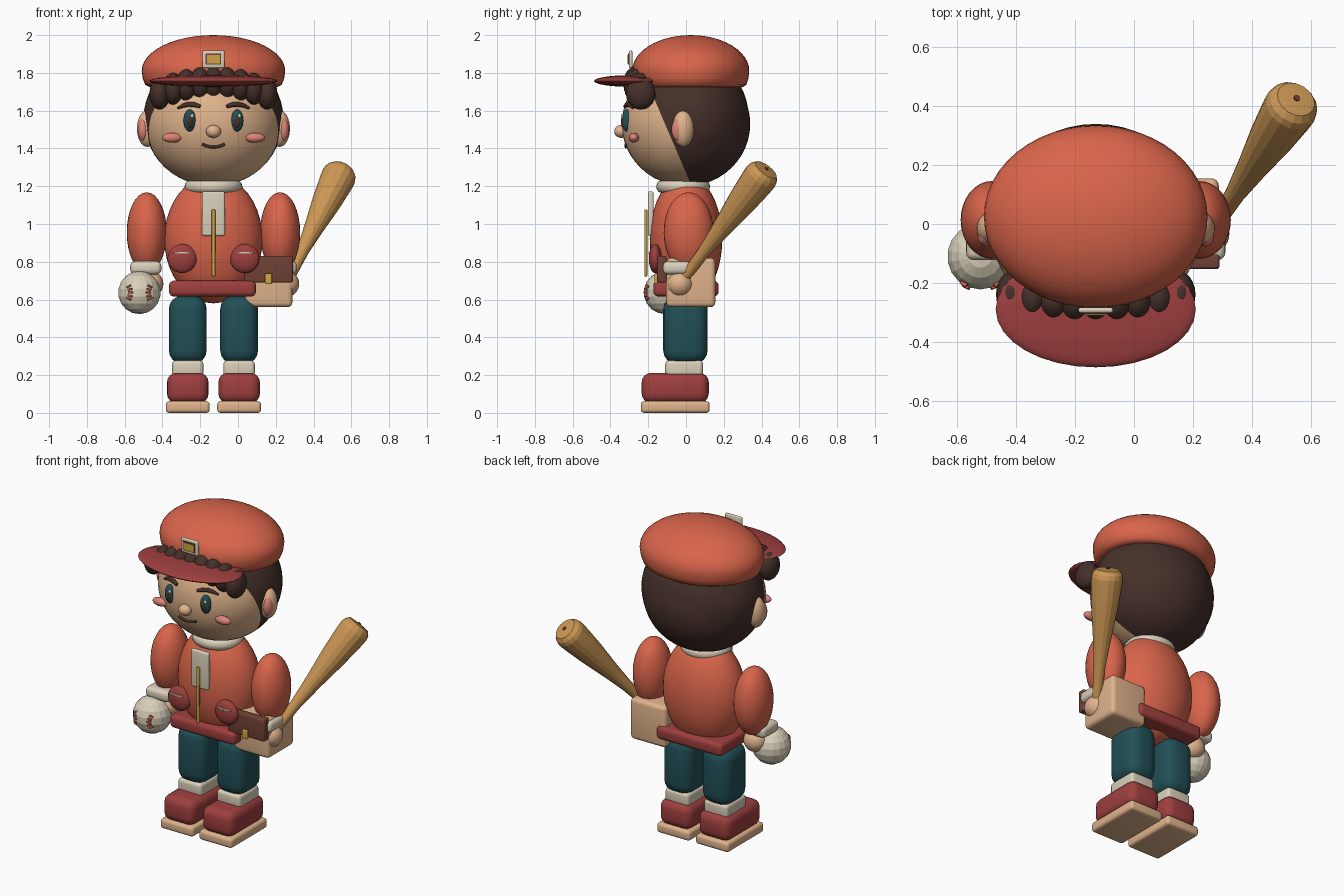
import bpy, bmesh, math
from mathutils import Vector, Matrix

if "Cube" in bpy.data.objects:
    bpy.data.objects.remove(bpy.data.objects["Cube"], do_unlink=True)

MX = -0.13  # middle of the figure


def material(name, *rgb):
    m = bpy.data.materials.new(name)
    m.use_nodes = True
    m.diffuse_color = (*rgb, 1)
    m.node_tree.nodes["Principled BSDF"].inputs["Base Color"].default_value = (*rgb, 1)
    return m


ORANGE = material("coral orange", .70, .13, .07)
RED = material("dark red", .34, .05, .048)
TEAL = material("deep teal", .015, .08, .095)
HAIR = material("dark brown", .06, .03, .023)
SKIN = material("skin", .74, .45, .26)
CREAM = material("cream", .70, .63, .49)
WOOD = material("bat wood", .60, .31, .09)
GOLD = material("gold", .62, .37, .06)
PINK = material("blush pink", .72, .23, .18)
LEATHER = material("leather brown", .16, .052, .035)


def finish(name, bm, mat, loc=(0, 0, 0), rot=(0, 0, 0), smooth=50):
    bmesh.ops.recalc_face_normals(bm, faces=bm.faces)
    me = bpy.data.meshes.new(name)
    bm.to_mesh(me)
    bm.free()
    me.materials.append(mat)
    ob = bpy.data.objects.new(name, me)
    ob.location, ob.rotation_euler = loc, rot
    bpy.context.collection.objects.link(ob)
    if smooth:
        bpy.ops.object.select_all(action="DESELECT")
        ob.select_set(True)
        bpy.context.view_layer.objects.active = ob
        bpy.ops.object.shade_smooth_by_angle(angle=math.radians(smooth))
    return ob


def ball(name, mat, loc, size, rot=(0, 0, 0), seg=32, smooth=50):
    bm = bmesh.new()
    bmesh.ops.create_uvsphere(bm, u_segments=seg, v_segments=seg // 2, radius=1)
    bmesh.ops.scale(bm, vec=size, verts=bm.verts)
    return finish(name, bm, mat, loc, rot, smooth)


def box(name, mat, loc, size, bevel=.01, rot=(0, 0, 0)):
    bm = bmesh.new()
    bmesh.ops.create_cube(bm, size=1)
    bmesh.ops.scale(bm, vec=size, verts=bm.verts)
    if bevel:
        bmesh.ops.bevel(bm, geom=bm.edges[:], offset=bevel, segments=4,
                        profile=.5, affect="EDGES")
    return finish(name, bm, mat, loc, rot, 40)


def lathe(name, mat, profile, loc, scale=(1, 1, 1), steps=40, rot=(0, 0, 0), smooth=50):
    bm = bmesh.new()
    vs = [bm.verts.new((r, 0, z)) for r, z in profile]
    es = [bm.edges.new(p) for p in zip(vs, vs[1:])]
    bmesh.ops.spin(bm, geom=vs + es, cent=(0, 0, 0), axis=(0, 0, 1),
                   angle=math.tau, steps=steps)
    bmesh.ops.remove_doubles(bm, verts=bm.verts, dist=1e-4)
    bmesh.ops.scale(bm, vec=scale, verts=bm.verts)
    return finish(name, bm, mat, loc, rot, smooth)


def tube(name, mat, points, radii):
    cu = bpy.data.curves.new(name, "CURVE")
    cu.dimensions, cu.bevel_depth, cu.bevel_resolution = "3D", 1, 2
    cu.use_fill_caps = True
    sp = cu.splines.new("POLY")
    sp.points.add(len(points) - 1)
    for p, co, r in zip(sp.points, points, radii):
        p.co, p.radius = (*co, 1), r
    cu.materials.append(mat)
    ob = bpy.data.objects.new(name, cu)
    bpy.context.collection.objects.link(ob)


# Head, with the hairline cut along a slanted plane
HEAD, HEAD_R = Vector((MX, 0, 1.53)), Vector((.36, .34, .33))
LINE, LINE_N = Vector((0, -.167, 1.66)), Vector((0, 1, .43))


def face_y(dx, z):
    k = 1 - (dx / HEAD_R.x) ** 2 - ((z - HEAD.z) / HEAD_R.z) ** 2
    return -HEAD_R.y * math.sqrt(max(k, 0))


head = ball("head", SKIN, HEAD, HEAD_R, seg=48)
head.data.materials.append(HAIR)
bm = bmesh.new()
bm.from_mesh(head.data)
bmesh.ops.bisect_plane(bm, geom=bm.verts[:] + bm.edges[:] + bm.faces[:],
                       plane_co=LINE - HEAD, plane_no=LINE_N)
for f in bm.faces:
    f.material_index = int((f.calc_center_median() + HEAD - LINE).dot(LINE_N) > 0)
bm.to_mesh(head.data)
bm.free()

# Back hair shell
HC = Vector((MX, .018, 1.56))
hair = ball("back_hair", HAIR, HC, (.37, .314, .34), seg=48)
bm = bmesh.new()
bm.from_mesh(hair.data)
bmesh.ops.bisect_plane(bm, geom=bm.verts[:] + bm.edges[:] + bm.faces[:],
                       plane_co=LINE - HC, plane_no=LINE_N, clear_inner=True)
bm.to_mesh(hair.data)
bm.free()

# Fringe curls
for i in range(9):
    t = (i - 4) / 4
    ball(f"curl_{i}", HAIR, (MX + .285 * t, -.265 + .025 * t * t, 1.75 - .06 * t * t),
         (.054, .066 + .012 * abs(t), .085), seg=20)

# Cap, brim and badge
arc = [(math.cos(a), 1.81 + .19 * math.sin(a))
       for a in [math.pi / 2 * k / 12 for k in range(12)]]
lathe("cap", ORANGE, [(0, 1.725), (.89, 1.725), (.95, 1.737), (.985, 1.77)] + arc + [(0, 2)],
      (MX, .025, 0), (.38, .31, 1), 48)
ball("cap_brim", RED, (MX, -.29, 1.757), (.34, .197, .031))
box("badge", CREAM, (MX, -.293, 1.872), (.118, .018, .092), .008)
box("badge_rim", LEATHER, (MX, -.302, 1.873), (.082, .008, .058), 0)
box("badge_centre", GOLD, (MX, -.306, 1.873), (.068, .008, .044), 0)

# Face and ears
for s, side in ((-1, "right"), (1, "left")):
    ball(side + "_ear", SKIN, (MX + s * .35, -.015, 1.505), (.055, .058, .097))
    ball(side + "_inner_ear", PINK, (MX + s * .373, -.043, 1.5), (.028, .034, .06))
    ball(side + "_eye", TEAL, (MX + s * .125, face_y(.125, 1.548) + .004, 1.548),
         (.033, .027, .058))
    ball(side + "_pupil", HAIR, (MX + s * .125, face_y(.125, 1.548) - .014, 1.542),
         (.019, .012, .034), seg=16)
    ball(side + "_eye_glint", CREAM, (MX + s * .125 + .012, face_y(.125, 1.57) - .02, 1.572),
         (.009, .008, .011), seg=12)
    ball(side + "_cheek", PINK, (MX + s * .219, face_y(.219, 1.457) - .017, 1.457),
         (.053, .027, .026))
    brow = [(.07, 1.622), (.10, 1.632), (.13, 1.634), (.16, 1.627), (.19, 1.613)]
    tube(side + "_eyebrow", HAIR,
         [(MX + s * x, face_y(x, z) - .004, z) for x, z in brow],
         (.009, .013, .013, .011, .006))
ball("nose", SKIN, (MX, -.343, 1.49), (.04, .037, .034))
smile = [(x / 100, 1.407 + .016 * (x / 6) ** 2) for x in range(-6, 7, 2)]
tube("mouth", HAIR, [(MX + x, face_y(x, z) - .002, z) for x, z in smile], [.0075] * 7)

# Torso, collar, placket and belt
ball("torso", ORANGE, (MX, 0, .92), (.26, .192, .34), seg=40)
ring = [(.125 + .028 * math.cos(k * math.pi / 6), .033 * math.sin(k * math.pi / 6))
        for k in range(13)]
lathe("collar", CREAM, ring, (MX, -.015, 1.198), (1, .93, 1), 36)
box("placket", CREAM, (MX, -.187, 1.055), (.12, .03, .235), .01)
box("zip", GOLD, (MX, -.213, .9), (.02, .016, .355), .005)
box("belt", RED, (MX - .005, 0, .658), (.46, .345, .084), .026)
for s, side in ((-1, "right"), (1, "left")):
    ball(side + "_pocket", RED, (MX + s * .166, -.163, .817), (.077, .034, .077))
    box(side + "_pocket_seam", CREAM, (MX + s * .166, -.193, .848), (.095, .012, .009), .002)

# Legs, socks, shoes and soles
for s, side in ((-1, "right"), (1, "left")):
    x = MX + s * .136
    box(side + "_trouser_leg", TEAL, (x, -.003, .44), (.2, .235, .36), .07)
    box(side + "_sock", CREAM, (x, -.01, .235), (.166, .2, .085), .02)
    box(side + "_shoe", RED, (x, -.057, .132), (.22, .355, .16), .05)
    box(side + "_sole", SKIN, (x, -.057, .031), (.232, .365, .062), .018)

# Arms, cuffs and hands
for s, side in ((-1, "right"), (1, "left")):
    ball(side + "_sleeve", ORANGE, (MX + s * .353, .014, .955), (.106, .132, .213))
    box(side + "_cuff", CREAM, (MX + s * .358, -.045, .768), (.165, .155, .07), .026)
    ball(side + "_hand", SKIN, (MX + s * .352 + (.03 if s > 0 else .015), -.033, .683),
         (.072, .072, .07))

# Baseball with stitches
BALL, BR = Vector((-.522, -.11, .637)), .114
ball("baseball", CREAM, BALL, (BR, BR, BR), seg=18, smooth=0)
for s in (-1, 1):
    for k in range(-2, 3):
        d = Vector((s * (.4 + .035 * k * k), -.89, k * .16)).normalized()
        box("ball_stitch", ORANGE, BALL + d * BR * .985, (.026, .016, .01), .002,
            (0, s * k * .2, math.atan2(d.x, -d.y)))

# Satchel
box("satchel", SKIN, (.163, .025, .69), (.25, .26, .26), .025)
box("satchel_flap", LEATHER, (.163, -.128, .76), (.255, .05, .14), .01)
box("satchel_clasp", GOLD, (.161, -.158, .71), (.036, .018, .056), .005)

# Bat leaning outward and backward from the left hand
start, end = Vector((.255, -.035, .68)), Vector((.547, .418, 1.28))
axis = end - start
bat_rot = axis.to_track_quat("Z", "Y").to_euler()
L = axis.length
lathe("bat", WOOD, [(0, -.03), (.03, -.03), (.028, .08), (.034, L * .3), (.052, L * .5),
                    (.076, L * .72), (.09, L * .9), (.092, L * .955), (.086, L * .985),
                    (.068, L * 1.012), (0, L * 1.02)],
      start, steps=16, rot=bat_rot, smooth=15)
lathe("bat_end_mark", LEATHER, [(0, 0), (.011, 0), (.011, .006), (0, .006)],
      start + axis * 1.017, steps=12, rot=bat_rot)
